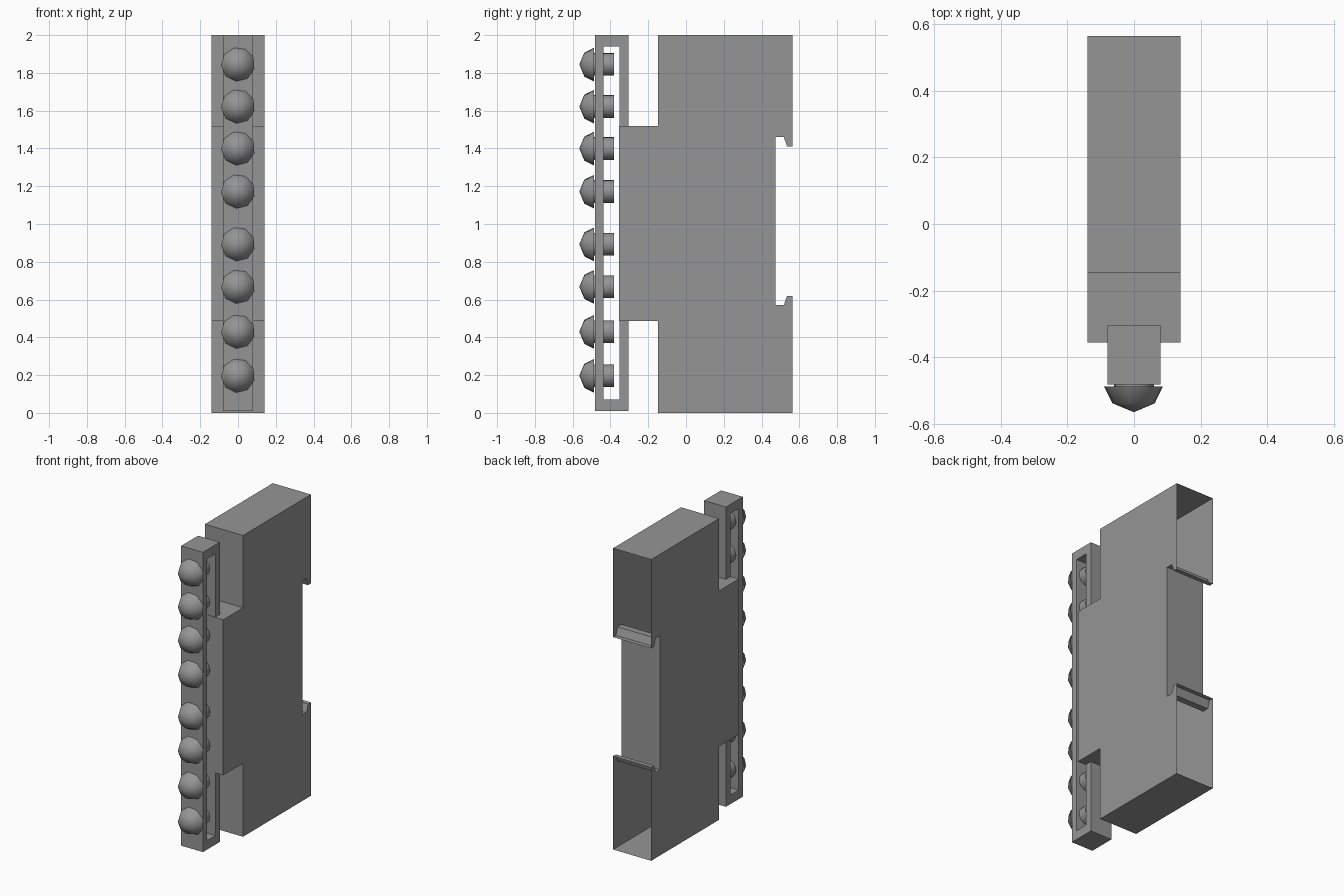
import bpy, bmesh, math
from mathutils import Vector

cube = bpy.data.objects.get("Cube")
if cube:
    bpy.data.objects.remove(cube, do_unlink=True)

GREY = (0.3, 0.3, 0.3, 1)
grey = bpy.data.materials.new("plain grey")
grey.use_nodes = True
grey.diffuse_color = GREY
grey.node_tree.nodes["Principled BSDF"].inputs["Base Color"].default_value = GREY


def add_object(name, bm):
    mesh = bpy.data.meshes.new(name)
    bm.to_mesh(mesh)
    bm.free()
    mesh.materials.append(grey)
    obj = bpy.data.objects.new(name, mesh)
    bpy.context.collection.objects.link(obj)
    return obj


def thicken(bm, half_width):
    """Extrude the flat side profile across x, centred on x = 0."""
    bmesh.ops.translate(bm, verts=bm.verts, vec=(-half_width, 0, 0))
    result = bmesh.ops.extrude_face_region(bm, geom=bm.faces[:], use_keep_orig=True)
    moved = [v for v in result["geom"] if isinstance(v, bmesh.types.BMVert)]
    bmesh.ops.translate(bm, verts=moved, vec=(2 * half_width, 0, 0))
    bmesh.ops.recalc_face_normals(bm, faces=bm.faces)


# Housing: stepped front, rail recess with hooks, hollow and open at the back
BACK = 0.565
profile = [(BACK, 0), (-0.147, 0), (-0.147, 0.487), (-0.355, 0.487),
           (-0.355, 1.52), (-0.147, 1.52), (-0.147, 2), (BACK, 2),
           (BACK, 1.41), (0.535, 1.41), (0.518, 1.46), (0.475, 1.46),
           (0.475, 0.57), (0.518, 0.57), (0.535, 0.62), (BACK, 0.62)]
bm = bmesh.new()
bm.faces.new([bm.verts.new((0, y, z)) for y, z in profile])
thicken(bm, 0.14)
openings = [f for f in bm.faces if all(abs(v.co.y - BACK) < 0.001 for v in f.verts)]
bmesh.ops.delete(bm, geom=openings, context="FACES")
add_object("housing", bm)


# Terminal frame: a tall slotted bar in front of the housing
def rectangle(bm, y0, y1, z0, z1):
    return [bm.verts.new((0, y, z)) for y, z in ((y0, z0), (y1, z0), (y1, z1), (y0, z1))]


bm = bmesh.new()
outer = rectangle(bm, -0.482, -0.305, 0.01, 2)
inner = rectangle(bm, -0.438, -0.352, 0.07, 1.94)
for i in range(4):
    j = (i + 1) % 4
    bm.faces.new((outer[i], outer[j], inner[j], inner[i]))
thicken(bm, 0.08)
add_object("terminal_frame", bm)


# Screws: faceted domed head and a short shank, turned about the y axis
def turned(name, rings, sides, z):
    bm = bmesh.new()
    loops = []
    for radius, y in rings:
        angles = [math.tau * i / sides + math.radians(184) for i in range(sides)]
        loops.append([bm.verts.new((radius * math.cos(a), y, z + radius * math.sin(a)))
                      for a in angles])
    for a, b in zip(loops, loops[1:]):
        for i in range(sides):
            j = (i + 1) % sides
            bm.faces.new((a[i], a[j], b[j], b[i]))
    bm.faces.new(loops[0])
    bm.faces.new(loops[-1])
    bmesh.ops.remove_doubles(bm, verts=bm.verts, dist=0.0005)
    bmesh.ops.recalc_face_normals(bm, faces=bm.faces)
    obj = add_object(name, bm)
    bpy.ops.object.select_all(action="DESELECT")
    obj.select_set(True)
    bpy.context.view_layer.objects.active = obj
    bpy.ops.object.shade_smooth_by_angle(angle=math.radians(60))


HEAD = [(0.09, -0.488), (0.065, -0.538), (0.0001, -0.565)]
SHANK = [(0.06, -0.488), (0.06, -0.38)]
for n, z in enumerate((0.197, 0.43, 0.668, 0.893, 1.172, 1.4, 1.622, 1.845), 1):
    turned(f"screw_head_{n}", HEAD, 9, z)
    turned(f"screw_shank_{n}", SHANK, 16, z)
